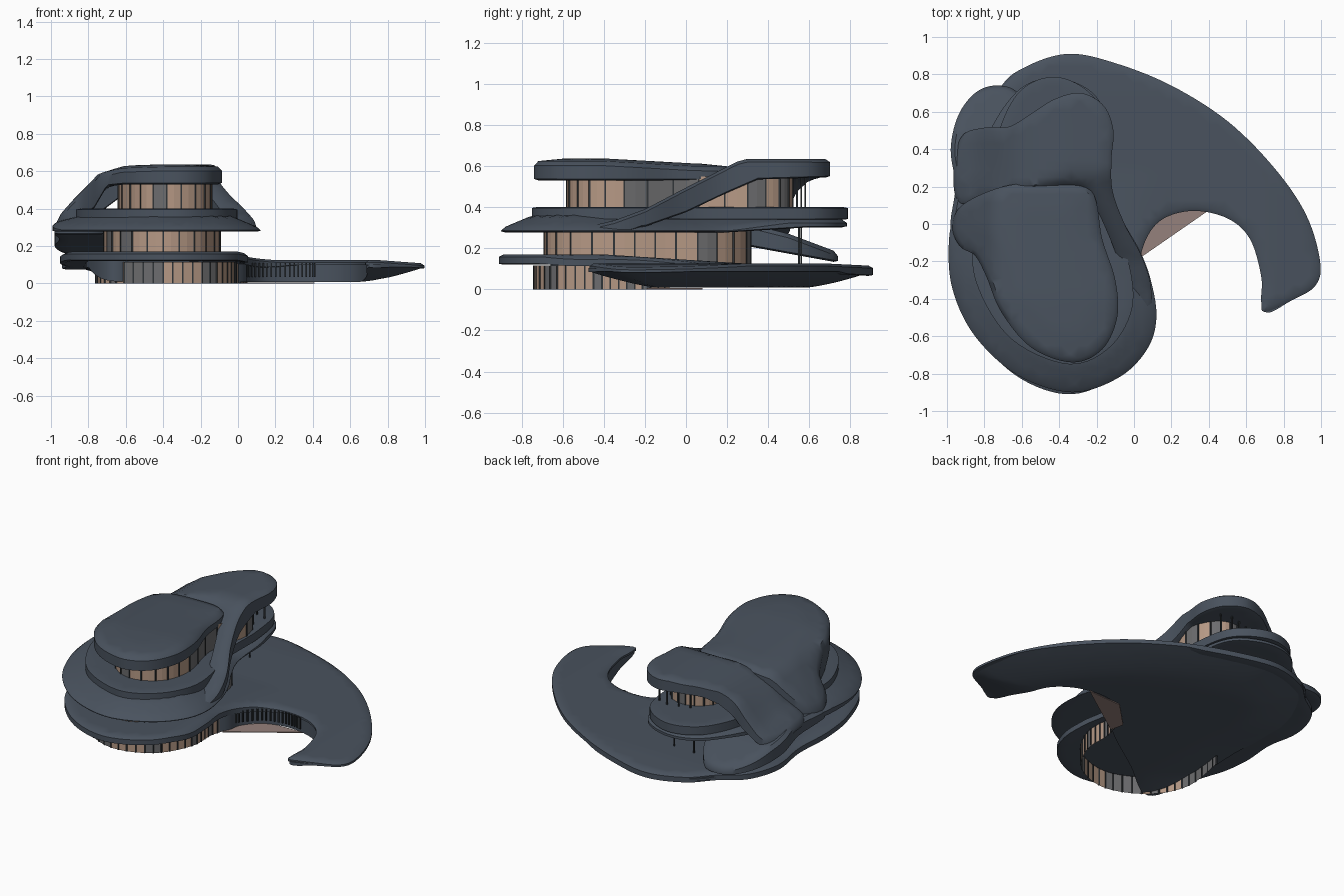
import bpy, bmesh, math, random
from mathutils import Vector, kdtree
from mathutils.geometry import delaunay_2d_cdt

if "Cube" in bpy.data.objects:
    bpy.data.objects.remove(bpy.data.objects["Cube"])

random.seed(4)


def material(name, rgb):
    m = bpy.data.materials.new(name)
    m.diffuse_color = (*rgb, 1)
    m.use_nodes = True
    m.node_tree.nodes["Principled BSDF"].inputs["Base Color"].default_value = m.diffuse_color
    return m


SLATE = material("slate_shell", (0.067, 0.085, 0.112))
TAN = material("warm_glass", (0.47, 0.32, 0.235))
GREY = material("grey_glass", (0.15, 0.15, 0.155))
DARK = material("dark_frame", (0.03, 0.035, 0.04))
FLOOR = material("muted_floor", (0.30, 0.22, 0.20))


def ramp(t, *pts):
    """Piecewise-linear value through (t, value) pairs, clamped at the ends."""
    if t <= pts[0][0]:
        return pts[0][1]
    for (a, va), (b, vb) in zip(pts, pts[1:]):
        if t <= b:
            return va + (vb - va) * (t - a) / (b - a)
    return pts[-1][1]


def curve(pts, closed=True, n=7):
    """Catmull-Rom curve through plan points."""
    p = [Vector(q) for q in pts]
    k, out = len(p), []
    for i in range(k if closed else k - 1):
        if closed:
            a, b, c, d = (p[(i + j) % k] for j in (-1, 0, 1, 2))
        else:
            a, b, c, d = (p[min(max(i + j, 0), k - 1)] for j in (-1, 0, 1, 2))
        for s in range(n):
            t = s / n
            out.append(0.5 * (2 * b + (c - a) * t + (2 * a - 5 * b + 4 * c - d) * t * t
                              + (3 * b - a - 3 * c + d) * t ** 3))
    return out if closed else out + [p[-1]]


def tree(pts):
    kd = kdtree.KDTree(len(pts))
    for i, q in enumerate(pts):
        kd.insert((q.x, q.y, 0), i)
    kd.balance()
    return lambda x, y: kd.find((x, y, 0))[2]


def inside(x, y, ring):
    hit = False
    for a, b in zip(ring, ring[1:] + ring[:1]):
        if (a.y > y) != (b.y > y) and x < a.x + (y - a.y) * (b.x - a.x) / (b.y - a.y):
            hit = not hit
    return hit


def finish(name, bm, mats, angle=40):
    me = bpy.data.meshes.new(name)
    bm.to_mesh(me)
    bm.free()
    for m in mats:
        me.materials.append(m)
    ob = bpy.data.objects.new(name, me)
    bpy.context.collection.objects.link(ob)
    bpy.ops.object.select_all(action='DESELECT')
    ob.select_set(True)
    bpy.context.view_layer.objects.active = ob
    bpy.ops.object.shade_smooth_by_angle(angle=math.radians(angle))


def slab(name, pts, top, bottom, lip=0.012, grid=0.045):
    """Free-form plate: plan outline, with top and bottom heights given as functions of x, y, edge distance."""
    ring = curve(pts)
    dist = tree(ring)
    n = len(ring)
    xs, ys = [q.x for q in ring], [q.y for q in ring]
    extra = []
    for i in range(n):                                   # inner ring for the rounded rim
        t = (ring[(i + 1) % n] - ring[i - 1]).normalized()
        for s in (1, -1):
            extra.append(ring[i] + s * 0.022 * Vector((-t.y, t.x)))
    extra = [q for q in extra if dist(q.x, q.y) > 0.018]
    for i in range(int((max(xs) - min(xs)) / grid) + 1):
        for j in range(int((max(ys) - min(ys)) / grid) + 1):
            q = Vector((min(xs) + i * grid, min(ys) + j * grid))
            if dist(q.x, q.y) > 0.045:
                extra.append(q)
    flat = ring + [q for q in extra if inside(q.x, q.y, ring)]
    vs, _, fs, *_ = delaunay_2d_cdt(flat, [(i, (i + 1) % n) for i in range(n)], [], 1, 1e-5)
    bm = bmesh.new()
    up, dn = [], []
    for v in vs:
        d = dist(v.x, v.y)
        zt, zb = top(v.x, v.y, d), bottom(v.x, v.y, d)
        if d < 0.005:
            zt -= lip
            zb += lip * 0.4
        up.append(bm.verts.new((v.x, v.y, max(zt, zb + 0.004))))
        dn.append(bm.verts.new((v.x, v.y, zb)))
    count = {}
    for f in fs:
        bm.faces.new([up[i] for i in f])
        bm.faces.new([dn[i] for i in reversed(f)])
        for a, b in zip(f, list(f[1:]) + [f[0]]):
            count.setdefault(frozenset((a, b)), []).append((a, b))
    for e in count.values():
        if len(e) == 1:
            a, b = e[0]
            bm.faces.new((up[b], up[a], dn[a], dn[b]))
    bmesh.ops.delete(bm, geom=[v for v in bm.verts if not v.link_faces], context='VERTS')
    bmesh.ops.recalc_face_normals(bm, faces=bm.faces)
    finish(name, bm, [SLATE])


def bar(bm, x, y, z0, z1, w, mat):
    c = [bm.verts.new((x + a * w, y + b * w, z)) for z in (z0, z1)
         for a, b in ((-1, -1), (1, -1), (1, 1), (-1, 1))]
    for i in range(4):
        j = (i + 1) % 4
        bm.faces.new((c[i], c[j], c[4 + j], c[4 + i])).material_index = mat


def glass_wall(name, pts, z0, z1, closed=True, every=2, grey=0.25):
    """Curved curtain wall of flat panes with slim vertical frames."""
    line = curve(pts, closed, 5)
    bm = bmesh.new()
    mat = 0
    for i, (a, b) in enumerate(zip(line, line[1:] + line[:1] if closed else line[1:])):
        if i % every == 0:
            mat = 1 if random.random() < grey else 0
            bar(bm, a.x, a.y, z0, z1, 0.004, 2)
        q = [bm.verts.new(c) for c in ((a.x, a.y, z0), (b.x, b.y, z0), (b.x, b.y, z1), (a.x, a.y, z1))]
        bm.faces.new(q).material_index = mat
    finish(name, bm, [TAN, GREY, DARK], 5)


# Ground sweep: the crescent deck that runs under the building and out to the right
outer = [(-.72, .72), (-.58, .84), (-.35, .91), (-.1, .86), (.2, .74), (.5, .55), (.75, .3), (.92, .05),
         (.995, -.2), (.97, -.33), (.84, -.41), (.70, -.47)]
deck_pts = outer + [(.68, -.41), (.68, -.28), (.62, -.08), (.5, .03), (.32, .07), (.16, .03), (.07, -.07),
                    (.03, -.22), (.05, -.4), (.04, -.6), (-.08, -.8), (-.33, -.91), (-.6, -.83), (-.82, -.62),
                    (-.93, -.35), (-.95, -.1), (-.92, .15), (-.94, .4), (-.87, .6)]


def deck_top(x, y, d=0):
    s = ramp(y, (-.4, 1), (.3, 0)) * ramp(x, (0, 1), (.2, 0))
    return .125 + .045 * s - .018 * ramp(x, (.75, 0), (1, 1)) - .01 * ramp(y, (.7, 0), (.9, 1))


slab("ground_deck", deck_pts, deck_top, lambda x, y, d: deck_top(x, y) - ramp(x, (.1, .05), (.3, .03)))

# Underside of the sweep, bowed down to the ground
rim = tree(curve([(-.8, -.4), (-.82, 0), (-.85, .4)] + outer, False))
belly_pts = outer + [(.685, -.28), (.625, -.07), (.5, .04), (.32, .08), (.155, .04), (.06, -.06), (0, -.2),
                     (-.35, -.45), (-.66, -.66), (-.8, -.4), (-.82, 0), (-.85, .4)]
slab("ground_underside", belly_pts, lambda x, y, d: deck_top(x, y) - .02,
     lambda x, y, d: .008 + .08 * (1 - min(rim(x, y) / .33, 1)) ** 1.4, 0)

# Small warm floor plate in the crook of the crescent
bm = bmesh.new()
tri = [(.41, .08), (.17, .07), (.0, -.1), (.02, -.19)]
lo, hi = ([bm.verts.new((x, y, z)) for x, y in tri] for z in (0, .006))
bm.faces.new(hi)
bm.faces.new(lo)
for i in range(4):
    j = (i + 1) % 4
    bm.faces.new((lo[i], lo[j], hi[j], hi[i]))
bmesh.ops.recalc_face_normals(bm, faces=bm.faces)
finish("floor_plate", bm, [FLOOR])

# Curtain walls of the three storeys
glass_wall("ground_glass", [(-.72, -.1), (-.76, -.4), (-.65, -.62), (-.4, -.74), (-.15, -.66), (-.02, -.45),
                            (-.01, -.25), (.05, -.08)], 0, .115, False, 1, .45)
glass_wall("middle_glass", [(-.4, -.69), (-.2, -.6), (-.1, -.35), (-.11, -.1), (-.15, .15), (-.35, .31),
                            (-.6, .25), (-.71, 0), (-.70, -.35), (-.6, -.58)], .12, .30)
glass_wall("upper_glass", [(-.38, -.58), (-.2, -.5), (-.14, -.3), (-.2, 0), (-.15, .3), (-.23, .48),
                           (-.36, .52), (-.48, .45), (-.53, .3), (-.58, .1), (-.64, -.2), (-.55, -.48)], .38, .55)

# Flared skirt around the middle storey
slab("middle_skirt", [(-.33, -.9), (-.08, -.82), (.07, -.67), (.12, -.5), (.09, -.3), (.03, -.14), (-.06, .02),
                      (-.13, .2), (-.13, .45), (-.2, .68), (-.4, .78), (-.6, .73), (-.76, .52), (-.84, .28),
                      (-.95, .08), (-.99, -.1), (-.97, -.35), (-.85, -.6), (-.62, -.81)],
     lambda x, y, d: .295 + .068 * min(d / .16, 1) + .04 * ramp(y, (.2, 0), (.5, 1)) * max(0, 1 - d / .16)
     + .03 * ramp(x, (-1, 1), (-.8, 0)) * ramp(y, (-.5, 0), (-.1, 1)),
     lambda x, y, d: .277 + .025 * ramp(y, (.2, 0), (.6, 1)))

# Raised terrace floor of the upper storey
slab("upper_terrace", [(-.35, -.75), (-.13, -.66), (-.01, -.45), (-.03, -.2), (-.13, .05), (-.14, .4), (-.2, .66),
                       (-.4, .785), (-.6, .72), (-.72, .5), (-.76, .2), (-.86, -.1), (-.83, -.35), (-.65, -.62)],
     lambda x, y, d: .40, lambda x, y, d: .34, .004)

# Lobe at the rear left that ramps down to the deck
slab("rear_left_ramp", [(-.97, -.05), (-.955, .2), (-.98, .4), (-.94, .58), (-.85, .70), (-.74, .74), (-.62, .70),
                        (-.52, .5), (-.6, .2), (-.75, -.05)],
     lambda x, y, d: ramp(y, (0, .33), (.3, .32), (.5, .27), (.74, .18)),
     lambda x, y, d: ramp(y, (0, .26), (.3, .21), (.74, .13)), .02)

# Front roof lobe, folding down to the skirt on the left
slab("front_roof", [(-.33, -.74), (-.17, -.67), (-.09, -.5), (-.10, -.3), (-.17, -.08), (-.23, .18), (-.45, .22),
                    (-.7, .2), (-.92, .1), (-.97, -.02), (-.93, -.12), (-.85, -.17), (-.79, -.28), (-.71, -.47),
                    (-.55, -.66)],
     lambda x, y, d: ramp(x, (-1, .335), (-.88, .46), (-.75, .585), (-.62, .615), (-.4, .622))
     - .025 * ramp(y, (-.4, 0), (.05, 1)) + .015 * min(d / .15, 1),
     lambda x, y, d: ramp(x, (-1, .28), (-.86, .35), (-.77, .40), (-.70, .52), (-.6, .53)), .02)


# Rear roof: a ribbon climbs from the skirt on the right, crosses the rear and falls away to the left rim
def rear_top(x, y, d=0):
    climb = ramp(y, (-.5, .30), (-.35, .335), (-.2, .39), (0, .495), (.25, .622), (.3, .635), (.7, .633))
    fall = ramp(x, (-.98, .31), (-.86, .39), (-.75, .49), (-.62, .575), (-.5, .61), (-.35, .635))
    return min(climb, fall - .05 * ramp(x, (-.9, 1), (-.72, 0)) * ramp(y, (.25, 0), (.5, 1)))


def rear_bottom(x, y, d=0):
    climb = ramp(y, (-.5, .285), (-.2, .305), (0, .375), (.2, .47), (.35, .535), (.7, .545))
    fall = rear_top(x, y) - ramp(x, (-.95, .04), (-.75, .12), (-.65, .11), (-.55, .08))
    return max(min(climb, fall), .285 if x > -.5 else .25)


slab("rear_roof_ribbon", [(.08, -.47), (.09, -.33), (.04, -.17), (-.05, .0), (-.115, .18), (-.12, .35), (-.11, .5),
                          (-.16, .63), (-.28, .70), (-.42, .67), (-.55, .59), (-.67, .52), (-.8, .515),
                          (-.92, .47), (-.965, .3), (-.94, .12), (-.8, .13), (-.65, .17), (-.5, .19),
                          (-.28, .20), (-.2, .08), (-.1, -.15), (-.04, -.35)], rear_top, rear_bottom, .015)

# Slim frames along the crook of the crescent, and posts under the rear terrace and roof
bm = bmesh.new()
for q in curve([(.05, -.09), (.155, .025), (.3, .065), (.41, .055)], False, 6):
    bar(bm, q.x, q.y, .035, .11, .004, 0)
for x, y, z0, z1 in [(-.45, .56, .11, .32), (-.3, .55, .11, .32)] + \
        [(-.2 - .07 * i, .58 - .02 * abs(i - 1), .39, .55) for i in range(4)]:
    bar(bm, x, y, z0, z1, .004, 0)
finish("slim_posts", bm, [DARK], 5)
